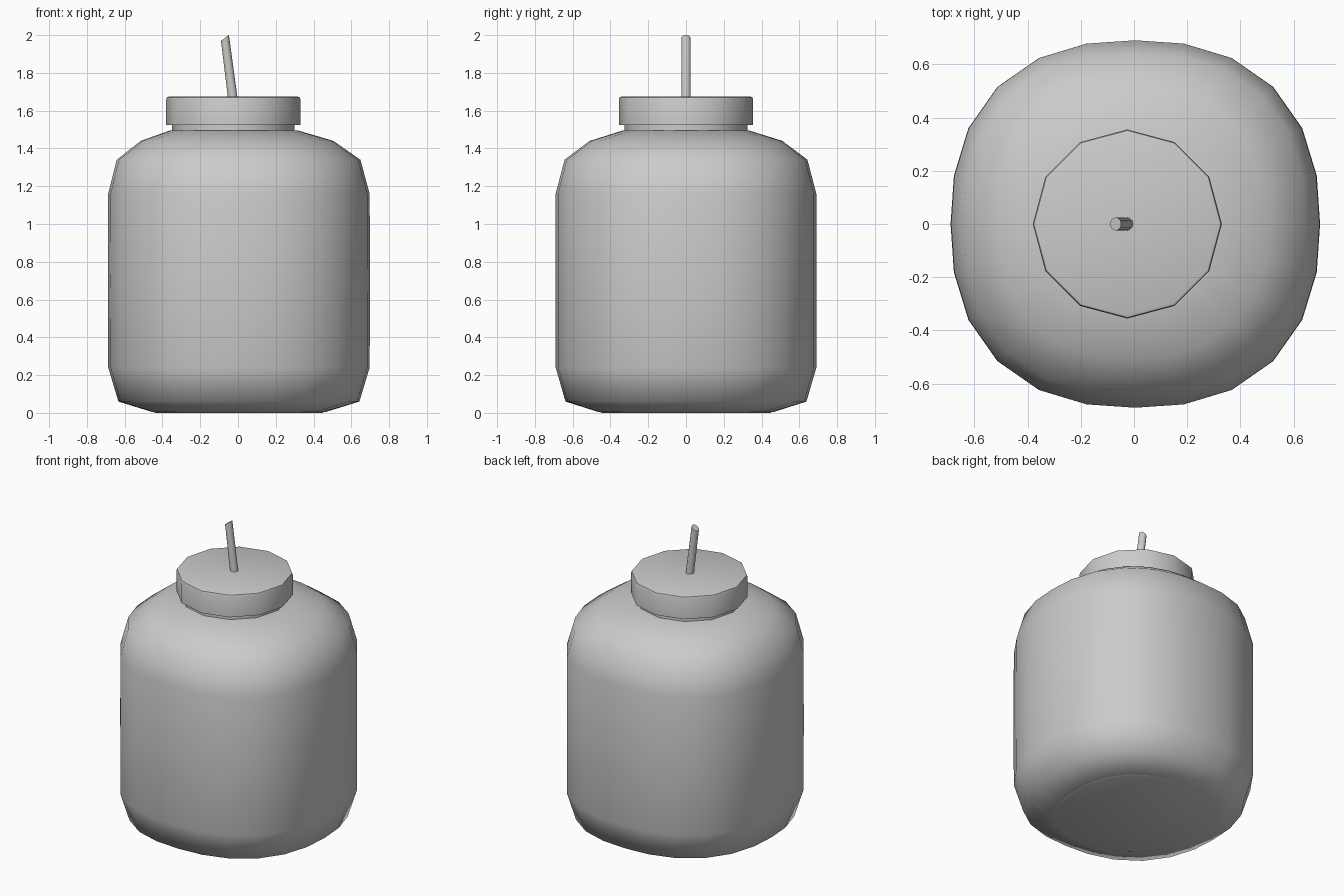
import bpy, bmesh
from math import cos, sin, pi, radians

if "Cube" in bpy.data.objects:
    bpy.data.objects.remove(bpy.data.objects["Cube"])


def superellipse(n, power):
    """Unit cross-section of n points; power 2 is round, higher is squarer."""
    pts = []
    for i in range(n):
        c, s = cos(2 * pi * i / n), sin(2 * pi * i / n)
        r = (abs(c) ** power + abs(s) ** power) ** (-1 / power)
        pts.append((r * c, r * s))
    return pts


def loft(name, rings, sides, angle):
    """Skin rings of (z, x half-width, y half-width, centre x, power, x tilt)."""
    bm = bmesh.new()
    loops = []
    for z, rx, ry, cx, power, tilt in rings:
        loops.append([bm.verts.new((cx + rx * u, ry * v, z + tilt * u))
                      for u, v in superellipse(sides, power)])
    for a, b in zip(loops, loops[1:]):
        for i in range(sides):
            j = (i + 1) % sides
            bm.faces.new((a[i], a[j], b[j], b[i]))
    bm.faces.new(loops[0][::-1])
    bm.faces.new(loops[-1])
    mesh = bpy.data.meshes.new(name)
    bm.to_mesh(mesh)
    bm.free()
    obj = bpy.data.objects.new(name, mesh)
    bpy.context.collection.objects.link(obj)
    bpy.ops.object.select_all(action='DESELECT')
    obj.select_set(True)
    bpy.context.view_layer.objects.active = obj
    bpy.ops.object.shade_smooth_by_angle(angle=radians(angle))
    return obj


# Jar body: rounded-square section, becoming round at the neck
loft("jar_body", [
    (0.005, 0.46, 0.465, 0.005, 2.3, 0),
    (0.06, 0.638, 0.638, 0.005, 2.37, 0),
    (0.24, 0.692, 0.69, 0.005, 2.37, 0),
    (0.70, 0.694, 0.69, 0.005, 2.37, 0),
    (1.16, 0.692, 0.69, 0.005, 2.37, 0),
    (1.34, 0.645, 0.643, 0.003, 2.37, 0),
    (1.44, 0.51, 0.51, -0.005, 2.25, 0),
    (1.495, 0.34, 0.335, -0.022, 2.05, 0),
], 24, 60)

# Flat underside
loft("jar_base", [
    (0.0, 0.44, 0.445, 0.005, 2.3, 0),
    (0.007, 0.458, 0.463, 0.005, 2.3, 0),
], 24, 30)

# Short neck under the lid
loft("jar_neck", [
    (1.46, 0.325, 0.325, -0.025, 2, 0),
    (1.54, 0.325, 0.325, -0.025, 2, 0),
], 12, 40)

# Twelve-sided lid with a softened top rim
loft("lid", [
    (1.525, 0.355, 0.355, -0.025, 2, 0),
    (1.66, 0.355, 0.355, -0.025, 2, 0),
    (1.671, 0.351, 0.351, -0.025, 2, 0),
    (1.675, 0.340, 0.340, -0.025, 2, 0),
], 12, 50)

# Leaning straw with a slanted tip, running down into the jar
loft("straw", [
    (0.15, 0.025, 0.025, 0.158, 2, 0.003),
    (1.675, 0.025, 0.025, -0.029, 2, 0.003),
    (1.985, 0.021, 0.025, -0.069, 2, 0.015),
], 12, 40)
